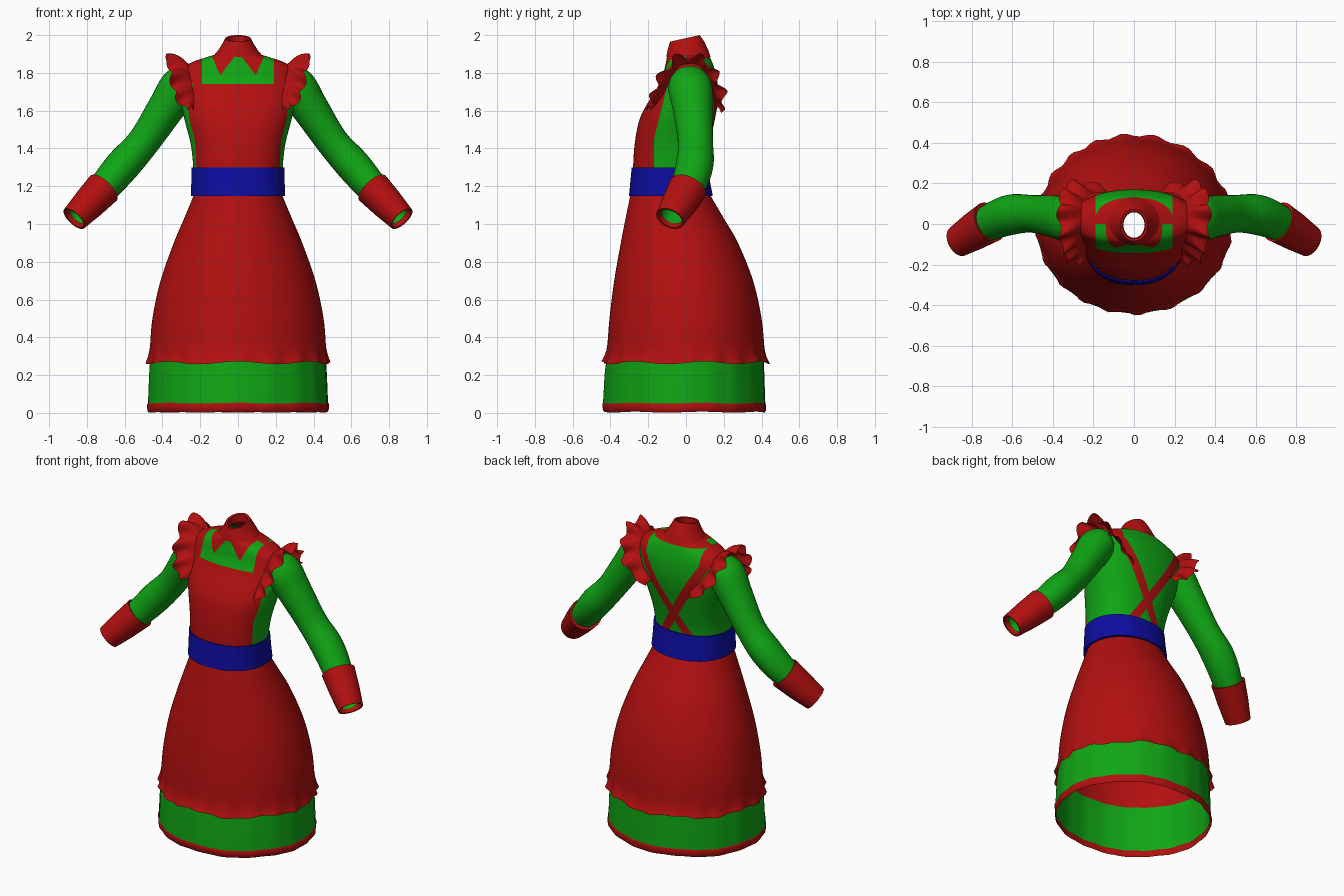
import bpy, bmesh, math
from mathutils import Vector

if "Cube" in bpy.data.objects:
    bpy.data.objects.remove(bpy.data.objects["Cube"])


def material(name, rgb):
    m = bpy.data.materials.new(name)
    m.diffuse_color = (*rgb, 1)
    m.use_nodes = True
    m.node_tree.nodes["Principled BSDF"].inputs["Base Color"].default_value = m.diffuse_color
    return m


RED = material("apron_red", (0.45, 0.005, 0.005))
GREEN = material("dress_green", (0.005, 0.38, 0.007))
BLUE = material("sash_blue", (0.004, 0.004, 0.36))


def spline(rows, n):
    """Catmull-Rom through rows of equal-length tuples."""
    out = []
    for i in range(len(rows) - 1):
        a, b, c, d = (rows[max(0, min(len(rows) - 1, i + k))] for k in (-1, 0, 1, 2))
        for s in range(n):
            t = s / n
            out.append(tuple(0.5 * (2 * q + (r - p) * t + (2 * p - 5 * q + 4 * r - w) * t * t
                                    + (3 * q - p - 3 * r + w) * t ** 3)
                             for p, q, r, w in zip(a, b, c, d)))
    return out + [rows[-1]]


def skin(name, rings, mats, closed=True, rule=None, cuts=()):
    """Quad surface through rings, optionally cut along planes and coloured by rule."""
    bm = bmesh.new()
    vs = [[bm.verts.new(p) for p in ring] for ring in rings]
    n = len(rings[0])
    for a, b in zip(vs, vs[1:]):
        for j in range(n if closed else n - 1):
            k = (j + 1) % n
            bm.faces.new((a[j], a[k], b[k], b[j]))
    for co, no in cuts:
        bmesh.ops.bisect_plane(bm, geom=bm.verts[:] + bm.edges[:] + bm.faces[:], dist=1e-5,
                               plane_co=co, plane_no=no)
    bmesh.ops.recalc_face_normals(bm, faces=bm.faces[:])
    for f in bm.faces:
        f.smooth = True
        if rule:
            f.material_index = rule(f.calc_center_median())
    me = bpy.data.meshes.new(name)
    bm.to_mesh(me)
    bm.free()
    for m in mats:
        me.materials.append(m)
    ob = bpy.data.objects.new(name, me)
    bpy.context.collection.objects.link(ob)
    bpy.ops.object.select_all(action='DESELECT')
    ob.select_set(True)
    bpy.context.view_layer.objects.active = ob
    bpy.ops.object.shade_smooth_by_angle(angle=math.radians(50))
    return ob


def oval(z, rx, yf, yb, n=96, e=2.0, wave=0, tilt=0):
    """Horizontal superellipse ring from front yf to back yb."""
    ring = []
    for j in range(n):
        a = 2 * math.pi * j / n
        c, s = math.cos(a), math.sin(a)
        w = 1 + wave * math.sin(a * 20 + 0.8 * math.sin(3 * a))
        x = rx * w * math.copysign(abs(c) ** (2 / e), c)
        y = (yf + yb) / 2 + (yb - yf) / 2 * w * math.copysign(abs(s) ** (2 / e), s)
        ring.append((x, y, z + tilt * y + 0.4 * wave * math.sin(a * 7)))
    return ring


# Apron skirt with gathered hem
rows = spline([(1.15, .235, -.295, .13), (1.03, .285, -.32, .20), (.9, .34, -.345, .275),
               (.7, .41, -.38, .355), (.5, .453, -.405, .40), (.33, .468, -.42, .418),
               (.265, .482, -.442, .44)], 6)
skin("apron_skirt", [oval(*r, wave=.02 * max(0, min(1, (.36 - r[0]) / .1))) for r in rows], [RED])

# Underskirt with a red hem band
rows = [(.33, .462, -.415, .41), (.2, .470, -.43, .415), (.05, .476, -.438, .42)]
skin("underskirt", [oval(*r, wave=.004) for r in rows], [GREEN])
rows = [(.052, .476, -.438, .42), (.045, .481, -.441, .423), (.012, .478, -.438, .422), (.004, .472, -.43, .416)]
skin("skirt_hem", [oval(*r, wave=.006) for r in rows], [RED])

# Sash
rows = [(1.30, .236, -.275, .10), (1.30, .246, -.287, .115), (1.22, .247, -.295, .128),
        (1.147, .25, -.302, .142), (1.147, .232, -.29, .125)]
skin("sash", [oval(*r, e=2.2) for r in rows], [BLUE])

# Bodice: bib, shoulder straps, crossed back straps and collar points are cut into it
COLLAR_V, COLLAR_OUT = 1.3, 2.3
STRAP = .62


def bodice_colour(c):
    x, y, z = abs(c.x), c.y, c.z
    if y < 0.0:
        if z > 1.91 - COLLAR_V * x and x < .10 + (z - 1.80) / COLLAR_OUT and z > 1.79:
            return 1
        if z < 1.74:
            return int(y < -.17 + .25 * max(0, z - 1.45))
        return int(.19 < x < .285)
    if z > 1.875:
        return 1
    if z > 1.78:
        return int(.19 < x < .285)
    return int(abs(x - STRAP * abs(z - 1.43)) < .032)


cuts = [((0, 0, 1.74), (0, 0, 1)), ((0, -.17, 1.45), (0, 1, -.25)), ((0, -.17, 0), (0, 1, 0)),
        ((0, 0, 1.875), (0, 0, 1)), ((0, 0, 0), (0, 1, 0))]
for s in (-1, 1):
    cuts += [((s * .19, 0, 0), (1, 0, 0)), ((s * .285, 0, 0), (1, 0, 0)),
             ((0, 0, 1.91), (s * COLLAR_V, 0, 1)), ((s * .10, 0, 1.80), (s * COLLAR_OUT, 0, -1))]
    cuts += [((d, 0, 1.43), (1, 0, s * STRAP)) for d in (-.032, .032)]
rows = spline([(1.18, .235, -.28, .11), (1.30, .237, -.28, .105), (1.42, .25, -.272, .125),
               (1.54, .28, -.25, .15), (1.62, .298, -.215, .165), (1.70, .308, -.165, .17),
               (1.78, .31, -.125, .162), (1.83, .285, -.112, .148), (1.86, .235, -.105, .137),
               (1.885, .16, -.10, .125), (1.905, .10, -.088, .11), (1.935, .066, -.078, .085),
               (1.955, .056, -.07, .065)], 5)
skin("bodice", [oval(*r, e=2.25) for r in rows], [GREEN, RED], rule=bodice_colour, cuts=cuts)

# Standing collar, lower at the front
rows = [(1.885, .135, -.104, .13, 0), (1.915, .108, -.10, .118, .05), (1.95, .085, -.093, .097, .15),
        (1.984, .068, -.085, .073, .22), (1.982, .055, -.072, .06, .22), (1.94, .052, -.068, .058, .1)]
skin("collar", [oval(*r[:4], n=48, tilt=r[4]) for r in rows], [RED])


def tube(name, rows, mat, side, n=32):
    """Round tube through (x, y, z, radius) rows, mirrored by side."""
    pts = [Vector((side * r[0], r[1], r[2])) for r in rows]
    axis_end = (pts[-1] - pts[0]).normalized()
    rings = []
    for i, p in enumerate(pts):
        t = pts[min(i + 1, len(pts) - 1)] - pts[max(i - 1, 0)]
        t = t.normalized() if t.length > .02 and name.startswith("sleeve") else axis_end
        u = (Vector((0, 1, 0)) - t * t.y).normalized()
        v = t.cross(u)
        rings.append([p + rows[i][3] * (1.08 * u * math.cos(a) + v * math.sin(a))
                      for a in (2 * math.pi * k / n for k in range(n))])
    skin(name, rings, [mat])


# Sleeves, cuffs and shoulder ruffles
sleeve = spline([(.25, .02, 1.755, .085), (.305, .022, 1.725, .108), (.38, .035, 1.615, .098),
                 (.50, .05, 1.435, .086), (.61, .045, 1.31, .092), (.715, .005, 1.188, .082),
                 (.85, -.075, 1.043, .056)], 6)
cuff = [(.715, .008, 1.188, .078), (.712, .01, 1.19, .096), (.79, -.037, 1.108, .087),
        (.867, -.085, 1.028, .073), (.866, -.084, 1.029, .063), (.79, -.037, 1.108, .072)]
ruffle = spline([  # inner edge xyz, outer edge xyz
    (.235, -.185, 1.60, .262, -.205, 1.60), (.235, -.125, 1.68, .325, -.18, 1.665),
    (.25, -.075, 1.77, .355, -.14, 1.77), (.26, -.02, 1.84, .37, -.05, 1.875),
    (.26, .07, 1.84, .37, .08, 1.875), (.25, .115, 1.77, .345, .165, 1.78),
    (.20, .15, 1.69, .285, .205, 1.675), (.13, .155, 1.61, .16, .19, 1.585)], 14)
for side, tag in ((-1, "right"), (1, "left")):
    tube("sleeve_" + tag, sleeve, GREEN, side)
    tube("cuff_" + tag, cuff, RED, side)
    strips = []
    for i, r in enumerate(ruffle):
        a, b = Vector(r[:3]), Vector(r[3:])
        nxt, prv = ruffle[min(i + 1, len(ruffle) - 1)], ruffle[max(i - 1, 0)]
        nrm = (b - a).cross(Vector(nxt[3:]) - Vector(prv[3:])).normalized()
        f = i / (len(ruffle) - 1)
        wav = .026 * math.sin(f * 15 * math.pi) * math.sin(math.pi * f) ** .4
        strip = []
        for k in range(7):
            t = k / 6
            p = a.lerp(b, t) + nrm * wav * t + (b - a) * t * .12 * math.sin(f * 15 * math.pi + 1)
            p.z += .018 * math.sin(math.pi * t)
            strip.append((side * p.x, p.y, p.z))
        strips.append(strip)
    skin("shoulder_ruffle_" + tag, strips, [RED], closed=False)
